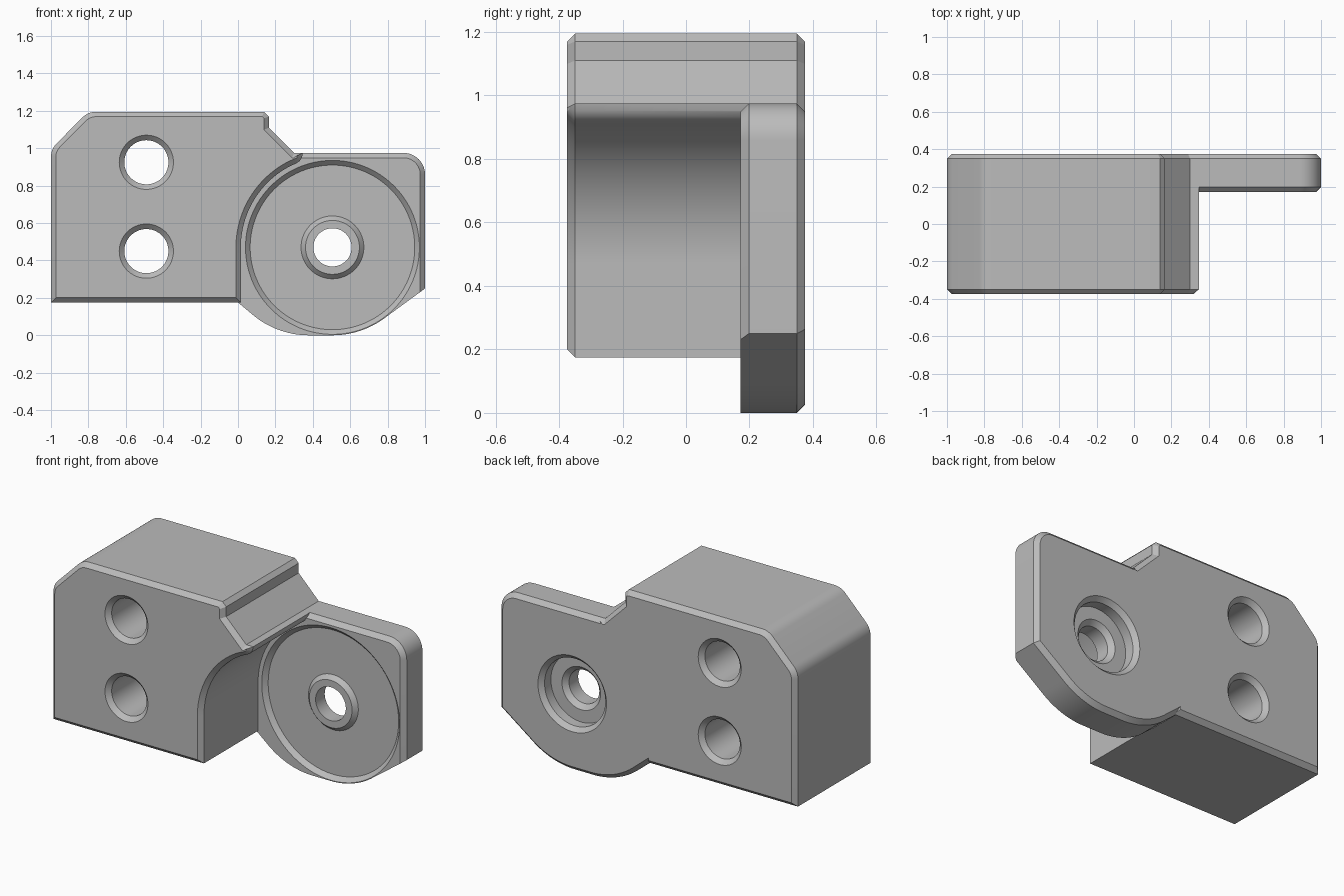
import bpy, bmesh
from math import cos, sin, pi, radians

if "Cube" in bpy.data.objects:
    bpy.data.objects.remove(bpy.data.objects["Cube"], do_unlink=True)

FRONT, BACK, PLATE_FRONT = -0.375, 0.375, 0.172
CHAMFER = 0.026
PIVOT = (0.505, 0.47)

grey = bpy.data.materials.new("plain grey")
grey.use_nodes = True
grey.diffuse_color = (0.5, 0.5, 0.5, 1)
grey.node_tree.nodes["Principled BSDF"].inputs["Base Color"].default_value = (0.5, 0.5, 0.5, 1)


def arc(cx, cz, r, start, end, n):
    """Points on an arc in the x-z plane, angles in degrees."""
    steps = [radians(start + (end - start) * i / n) for i in range(n + 1)]
    return [(cx + r * cos(a), cz + r * sin(a)) for a in steps]


def make_object(name, bm):
    bmesh.ops.recalc_face_normals(bm, faces=bm.faces[:])
    mesh = bpy.data.meshes.new(name)
    bm.to_mesh(mesh)
    bm.free()
    mesh.materials.append(grey)
    obj = bpy.data.objects.new(name, mesh)
    bpy.context.collection.objects.link(obj)
    return obj


def prism(name, outline, y0, y1, chamfered):
    """Extrude an outline along y and chamfer the rim edges chosen by a rule."""
    bm = bmesh.new()
    face = bm.faces.new([bm.verts.new((x, y0, z)) for x, z in outline])
    ext = bmesh.ops.extrude_face_region(bm, geom=[face])
    for v in ext["geom"]:
        if isinstance(v, bmesh.types.BMVert):
            v.co.y = y1
    bmesh.ops.recalc_face_normals(bm, faces=bm.faces[:])
    rim = []
    for e in bm.edges:
        a, b = e.verts[0].co, e.verts[1].co
        if abs(a.y - b.y) < 1e-5 and chamfered((a + b) / 2):
            rim.append(e)
    bmesh.ops.bevel(bm, geom=rim, offset=CHAMFER, segments=1, affect='EDGES',
                    profile=0.5, clamp_overlap=False)
    return make_object(name, bm)


def lathe(name, centre, profile, sides=96):
    """Revolve a closed (radius, y) loop around a y axis; radius 0 makes a pole."""
    bm = bmesh.new()
    rings = []
    for r, y in profile:
        if r == 0:
            rings.append([bm.verts.new((centre[0], y, centre[1]))] * sides)
        else:
            rings.append([bm.verts.new((x, y, z)) for x, z in
                          arc(*centre, r, 0, 360, sides)[:-1]])
    for a, b in zip(rings, rings[1:] + rings[:1]):
        for i in range(sides):
            j = (i + 1) % sides
            corners = list(dict.fromkeys([a[i], a[j], b[j], b[i]]))
            if len(corners) > 2:
                bm.faces.new(corners)
    obj = make_object(name, bm)
    obj.hide_render = True
    return obj


def combine(target, tool, operation):
    mod = target.modifiers.new(operation.title(), 'BOOLEAN')
    mod.operation, mod.solver, mod.object = operation, 'EXACT', tool
    bpy.context.view_layer.objects.active = target
    bpy.ops.object.modifier_apply(modifier=mod.name)
    bpy.data.objects.remove(tool, do_unlink=True)


# Main block, with a concave right side that clears the disc seat
block_outline = (
    [(-1, 0.175)]
    + arc(-0.9, 0.954, 0.1, 180, 135, 6)
    + arc(-0.76, 1.095, 0.1, 135, 90, 6)
    + [(0.14, 1.195), (0.165, 1.17), (0.165, 1.11), (0.30, 0.975), (0.347, 0.975)]
    + [(0.342, 0.952), (0.33, 0.932), (0.31, 0.918)]
    + arc(*PIVOT, 0.49, 117, 180, 28)
    + [(0.015, 0.175)]
)
body = prism("bracket_body", block_outline, FRONT, BACK, lambda m: True)

# Thin side plate; its front rim is chamfered only on the top and right
plate_outline = (
    [(-0.2, 0.5), (-0.09, 0.25)]
    + arc(0.38, 0.47, 0.47, -128, -90, 14)
    + arc(*PIVOT, 0.47, -90, -52, 14)
    + [(1, 0.25)]
    + arc(0.885, 0.86, 0.115, 0, 90, 14)
    + [(0.1, 0.975)]
)
plate = prism("side_plate", plate_outline, PLATE_FRONT, BACK,
              lambda m: m.y > 0.3 or m.x > 0.995 or (m.z > 0.86 and m.x > 0.2))
combine(body, plate, 'UNION')

# Shallow round seat that leaves a raised boss around the pivot hole
floor = PLATE_FRONT + CHAMFER
seat = lathe("seat_cutter", PIVOT, [
    (0.168, floor), (0.144, PLATE_FRONT), (0.144, 0.1),
    (0.465, 0.1), (0.465, PLATE_FRONT), (0.44, floor)], 128)
combine(body, seat, 'DIFFERENCE')

# Stepped pivot hole, counterbored from the back
pivot_hole = lathe("pivot_cutter", PIVOT, [
    (0, 0.1), (0.102, 0.1), (0.102, 0.26), (0.13, 0.288), (0.205, 0.288),
    (0.205, BACK - CHAMFER), (0.231, BACK), (0.231, 0.45), (0, 0.45)])
combine(body, pivot_hole, 'DIFFERENCE')

# Two mounting holes, countersunk at both ends
for z in (0.45, 0.925):
    hole = lathe("mount_cutter", (-0.49, z), [
        (0, -0.45), (0.145, -0.45), (0.145, FRONT), (0.118, FRONT + CHAMFER),
        (0.118, BACK - CHAMFER), (0.145, BACK), (0.145, 0.45), (0, 0.45)], 64)
    combine(body, hole, 'DIFFERENCE')

bpy.ops.object.select_all(action='DESELECT')
body.select_set(True)
bpy.context.view_layer.objects.active = body
bpy.ops.object.shade_smooth_by_angle(angle=radians(25))
